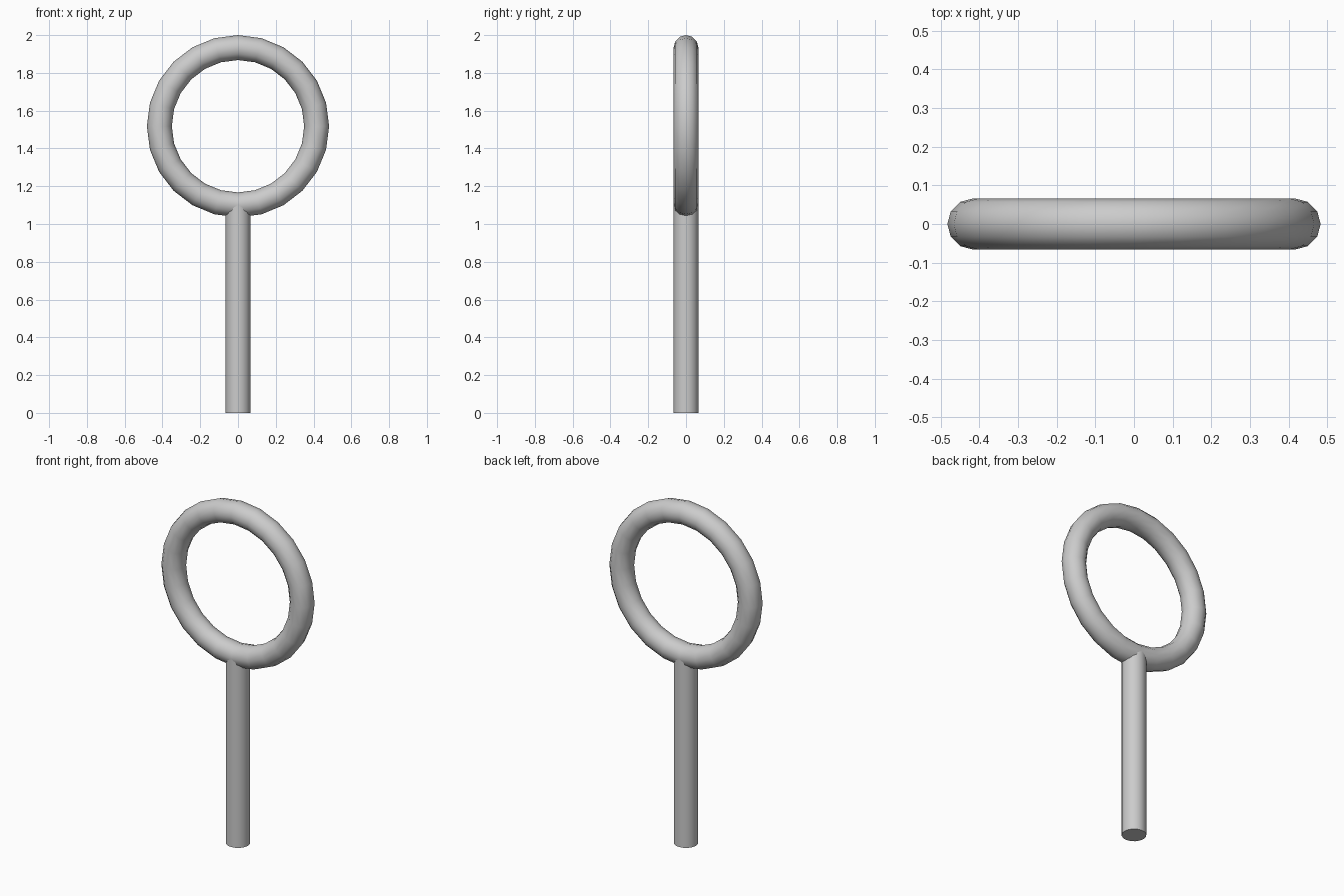
import bpy, math

if "Cube" in bpy.data.objects:
    bpy.data.objects.remove(bpy.data.objects["Cube"])

TUBE = 0.066      # shared thickness of ring and stem
MAJOR = 0.4165    # ring centreline radius
CENTRE = 2.0 - MAJOR - TUBE


def finish(name):
    ob = bpy.context.object
    ob.name = name
    bpy.ops.object.transform_apply(location=False, rotation=True, scale=True)
    bpy.ops.object.shade_smooth_by_angle(angle=math.radians(40))
    return ob


# Upright ring
bpy.ops.mesh.primitive_torus_add(
    major_segments=24, minor_segments=12, major_radius=MAJOR, minor_radius=TUBE,
    location=(0, 0, CENTRE), rotation=(math.pi / 2, 0, 0))
finish("ring")

# Straight stem, ending inside the ring tube
stem_top = CENTRE - MAJOR
bpy.ops.mesh.primitive_cylinder_add(
    vertices=16, radius=TUBE, depth=stem_top, location=(0, 0, stem_top / 2))
finish("stem")
